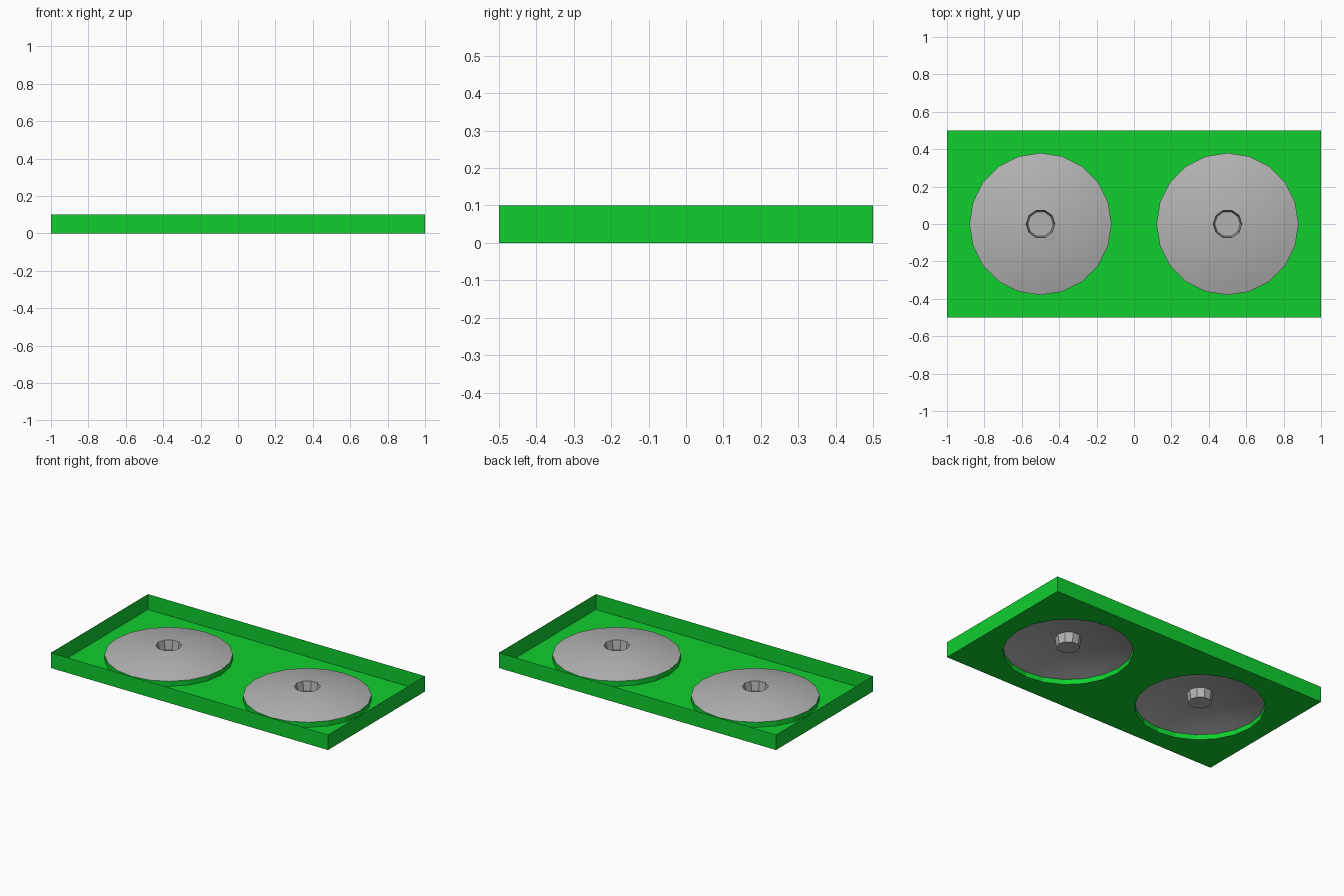
import bpy, bmesh, math

if "Cube" in bpy.data.objects:
    bpy.data.objects.remove(bpy.data.objects["Cube"])

SIDES = 20
R, RIM_Z, DOME_H = 0.38, 0.033, 0.06
HOLE_R, CAP_R, CAP_Z = 0.077, 0.068, 0.03


def material(name, rgb):
    m = bpy.data.materials.new(name)
    m.diffuse_color = (*rgb, 1)
    m.use_nodes = True
    m.node_tree.nodes["Principled BSDF"].inputs["Base Color"].default_value = m.diffuse_color
    return m


green = material("bright_green", (0.005, 0.62, 0.028))
grey = material("mid_grey", (0.45, 0.45, 0.45))


def finish(name, bm, mat, smooth=None):
    me = bpy.data.meshes.new(name)
    bm.to_mesh(me)
    bm.free()
    ob = bpy.data.objects.new(name, me)
    bpy.context.collection.objects.link(ob)
    me.materials.append(mat)
    if smooth:
        bpy.ops.object.select_all(action='DESELECT')
        ob.select_set(True)
        bpy.context.view_layer.objects.active = ob
        bpy.ops.object.shade_smooth_by_angle(angle=smooth)
    return ob


def ring(bm, cx, r, z, ten_sided=False):
    verts = []
    for i in range(SIDES):
        # a ten-sided ring keeps every second vertex on its chord midpoint
        rr = r * math.cos(math.pi / 10) if ten_sided and i % 2 else r
        a = 2 * math.pi * i / SIDES
        verts.append(bm.verts.new((cx + rr * math.cos(a), rr * math.sin(a), z)))
    return verts


def loft(bm, a, b):
    n = len(a)
    for i in range(n):
        j = (i + 1) % n
        bm.faces.new((a[i], a[j], b[j], b[i]))


# Tray: thin open walls, floor with two round openings, raised collars
bm = bmesh.new()
corners = [(-1, -0.5), (1, -0.5), (1, 0.5), (-1, 0.5)]
low = [bm.verts.new((x, y, 0)) for x, y in corners]
high = [bm.verts.new((x, y, 0.1)) for x, y in corners]
circles = [ring(bm, cx, R, 0) for cx in (-0.5, 0.5)]
edges = [bm.edges.new((l[i], l[(i + 1) % len(l)]))
         for l in [low] + circles for i in range(len(l))]
bmesh.ops.triangle_fill(bm, use_beauty=True, use_dissolve=False,
                        edges=edges, normal=(0, 0, 1))
loft(bm, low, high)
for cx, circle in zip((-0.5, 0.5), circles):
    loft(bm, circle, ring(bm, cx, R, RIM_Z))
finish("tray", bm, green)

# Shallow domes with a sunken cup in the middle
for side, cx in (("left", -0.5), ("right", 0.5)):
    bm = bmesh.new()
    rings = []
    for r in (R, 0.32, 0.25, 0.17, HOLE_R):
        z = RIM_Z + DOME_H * (1 - (r / R) ** 2)
        rings.append(ring(bm, cx, r, z, r == HOLE_R))
    rings.append(ring(bm, cx, CAP_R, CAP_Z, True))
    for a, b in zip(rings, rings[1:]):
        loft(bm, a, b)
    bm.faces.new(rings[-1])
    finish(side + "_dome", bm, grey, math.radians(30))
